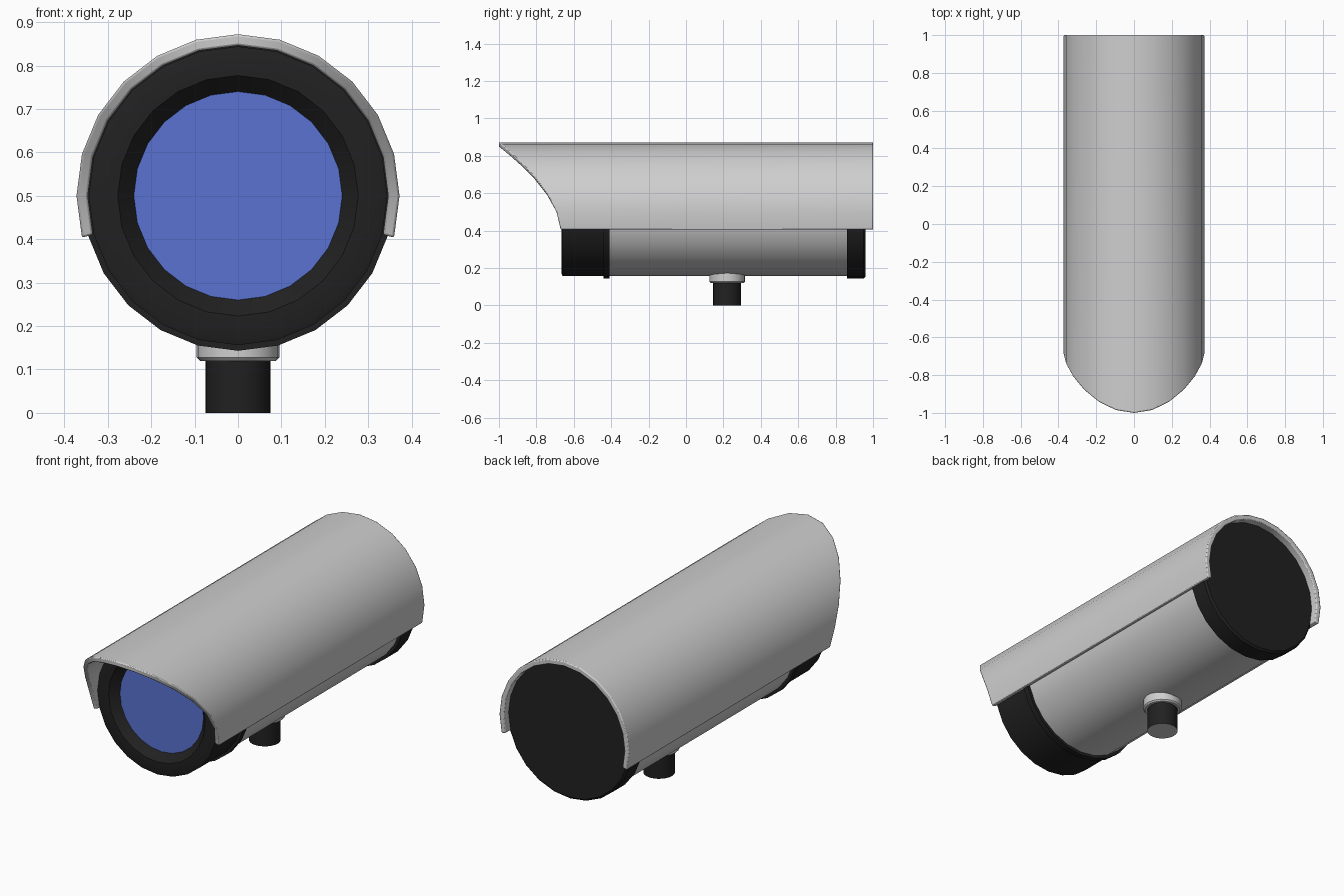
import bpy, bmesh
from math import sin, cos, pi, radians

if "Cube" in bpy.data.objects:
    bpy.data.objects.remove(bpy.data.objects["Cube"])

SIDES = 24
AXIS_Z = 0.5


def material(name, rgb):
    m = bpy.data.materials.new(name)
    m.use_nodes = True
    color = (*rgb, 1)
    m.diffuse_color = color
    m.node_tree.nodes["Principled BSDF"].inputs["Base Color"].default_value = color
    return m


grey = material("light grey metal", (0.62, 0.62, 0.62))
black = material("black rubber", (0.015, 0.015, 0.015))
blue = material("blue glass", (0.1, 0.17, 0.65))


def finish(bm, name, mats):
    bmesh.ops.recalc_face_normals(bm, faces=bm.faces)
    mesh = bpy.data.meshes.new(name)
    bm.to_mesh(mesh)
    bm.free()
    for m in mats:
        mesh.materials.append(m)
    ob = bpy.data.objects.new(name, mesh)
    bpy.context.collection.objects.link(ob)
    bpy.ops.object.select_all(action="DESELECT")
    ob.select_set(True)
    bpy.context.view_layer.objects.active = ob
    bpy.ops.object.shade_smooth_by_angle(angle=radians(35))
    return ob


def turned(name, profile, place, mats):
    """Closed solid of revolution from (radius, distance) pairs."""
    bm = bmesh.new()
    rings = [[bm.verts.new(place(r * sin(2 * pi * i / SIDES), r * cos(2 * pi * i / SIDES), d))
              for i in range(SIDES)] for r, d in profile]
    for a, b in zip(rings, rings[1:]):
        for i in range(SIDES):
            j = (i + 1) % SIDES
            bm.faces.new((a[i], a[j], b[j], b[i]))
    first = bm.faces.new(rings[0])
    bm.faces.new(rings[-1])
    first.material_index = len(mats) - 1
    return finish(bm, name, mats)


def along_y(u, v, d):
    return (u, d, AXIS_Z + v)


def upright(u, v, d):
    return (u, 0.22 + v, d)


# Housing; the first cap of the front ring is the recessed lens
turned("housing", [(0.342, -0.45), (0.342, 0.9)], along_y, [grey])
turned("front_ring", [(0.24, -0.625), (0.277, -0.665), (0.33, -0.665), (0.344, -0.66),
                      (0.344, -0.44), (0.357, -0.44), (0.357, -0.41), (0.3, -0.41)],
       along_y, [black, blue])
turned("back_cap", [(0.3, 0.86), (0.357, 0.86), (0.357, 0.95), (0.347, 0.96)], along_y, [black])

# Mount under the housing
turned("mount_collar", [(0.088, 0.12), (0.095, 0.127), (0.095, 0.2)], upright, [grey])
turned("mount_stem", [(0.075, 0), (0.075, 0.15)], upright, [black, grey])

# Sun shield: an open arc with a swept front edge
OUTER, INNER = 0.372, 0.346
bm = bmesh.new()
sections = []
for i in range(15):
    a = radians(-15 + 15 * i)
    rise = (sin(a) + sin(radians(15))) / (1 + sin(radians(15)))
    front = -0.67 - 0.33 * max(rise, 0) ** 1.7
    sections.append([bm.verts.new((r * cos(a), y, AXIS_Z + r * sin(a)))
                     for r, y in ((OUTER, front), (OUTER, 1), (INNER, 1), (INNER, front))])
for s, t in zip(sections, sections[1:]):
    for k in range(4):
        n = (k + 1) % 4
        bm.faces.new((s[k], s[n], t[n], t[k]))
bm.faces.new(sections[0])
bm.faces.new(sections[-1])
shield = finish(bm, "sun_shield", [grey])
bevel = shield.modifiers.new("soft edges", "BEVEL")
bevel.width = 0.005
bevel.segments = 2
bevel.limit_method = "ANGLE"
bevel.angle_limit = radians(40)
